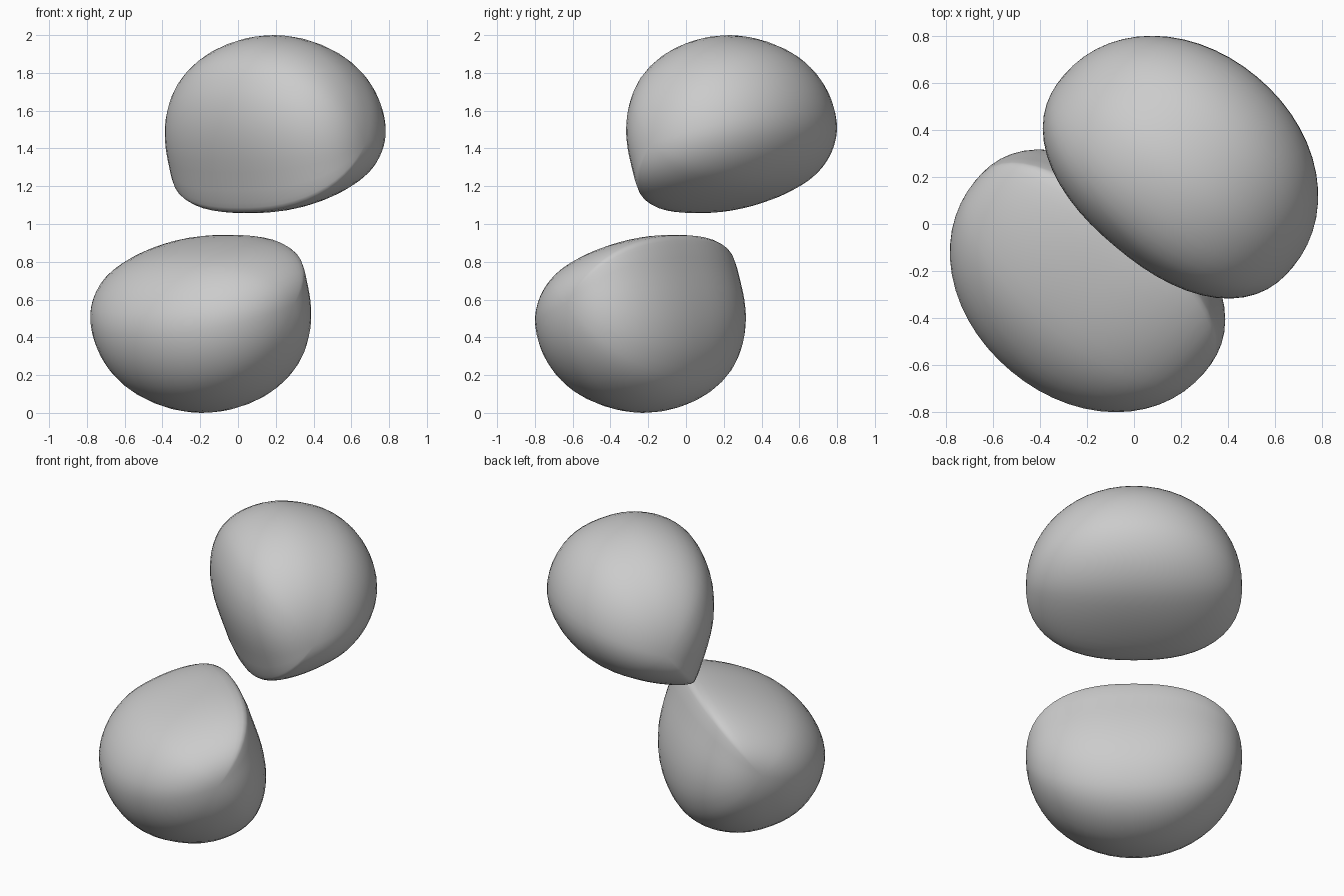
import bpy, bmesh
from math import sin, cos, pi, radians, hypot

if "Cube" in bpy.data.objects:
    bpy.data.objects.remove(bpy.data.objects["Cube"])

# Middle cross-section of the upper blob: (distance along its lean, height above z = 1)
PROFILE = [(.04, .06), (.2, .07), (.43, .13), (.62, .22), (.755, .36), (.815, .53),
           (.78, .71), (.675, .86), (.52, .955), (.3, 1.0), (.1, .96), (-.04, .86),
           (-.11, .71), (-.125, .55), (-.1, .39), (-.045, .22), (-.005, .11)]
CENTRE = (.29, .42)      # where the blob is widest
HALF_WIDTH = .635
LEAN = radians(50)       # heading of the lean, from +x
SUB, LATS = 3, 28


def smooth_loop(pts):
    """Closed Catmull-Rom curve through the points."""
    out, n = [], len(pts)
    for i in range(n):
        a, b, c, d = (pts[(i + j) % n] for j in (-1, 0, 1, 2))
        for s in range(SUB):
            t = s / SUB
            out.append(tuple(.5 * (2 * q + (r - p) * t + (2 * p - 5 * q + 4 * r - w) * t ** 2
                                   + (3 * q - p - 3 * r + w) * t ** 3)
                             for p, q, r, w in zip(a, b, c, d)))
    return out


def place(u, v, h, side):
    """Blob coordinates to world; side -1 is the point reflection."""
    x = u * cos(LEAN) + v * sin(LEAN)
    y = u * sin(LEAN) - v * cos(LEAN)
    return (side * x, side * y, 1 + side * h)


def blob(name, side):
    bm = bmesh.new()
    loop = smooth_loop(PROFILE)
    rings = []
    for k in range(1, LATS):
        lat = -pi / 2 + pi * k / LATS
        ring = []
        for u, h in loop:
            du, dh = u - CENTRE[0], h - CENTRE[1]
            # fuller rounding toward the inner ridge than on the outer dome
            w = (1 - (.7 * du + .7 * dh) / hypot(du, dh)) / 2
            n = 2.03 + .38 * max(w, 0) ** 1.3
            # superellipse point at this latitude
            f = (abs(sin(lat)) ** n + cos(lat) ** n) ** (-1 / n)
            s, v = cos(lat) * f, sin(lat) * f * HALF_WIDTH
            ring.append(bm.verts.new(place(CENTRE[0] + du * s, v, CENTRE[1] + dh * s, side)))
        rings.append(ring)
    m = len(loop)
    for r0, r1 in zip(rings, rings[1:]):
        for i in range(m):
            j = (i + 1) % m
            bm.faces.new((r0[i], r0[j], r1[j], r1[i]))
    # close both ends
    for ring, v in ((rings[0], -HALF_WIDTH), (rings[-1], HALF_WIDTH)):
        pole = bm.verts.new(place(CENTRE[0], v, CENTRE[1], side))
        for i in range(m):
            bm.faces.new((ring[i], ring[(i + 1) % m], pole))
    bmesh.ops.recalc_face_normals(bm, faces=bm.faces)
    for f in bm.faces:
        f.smooth = True
    me = bpy.data.meshes.new(name)
    bm.to_mesh(me)
    bm.free()
    bpy.context.collection.objects.link(bpy.data.objects.new(name, me))


# The two blobs mirror each other through the middle point
blob("upper_blob", 1)
blob("lower_blob", -1)
